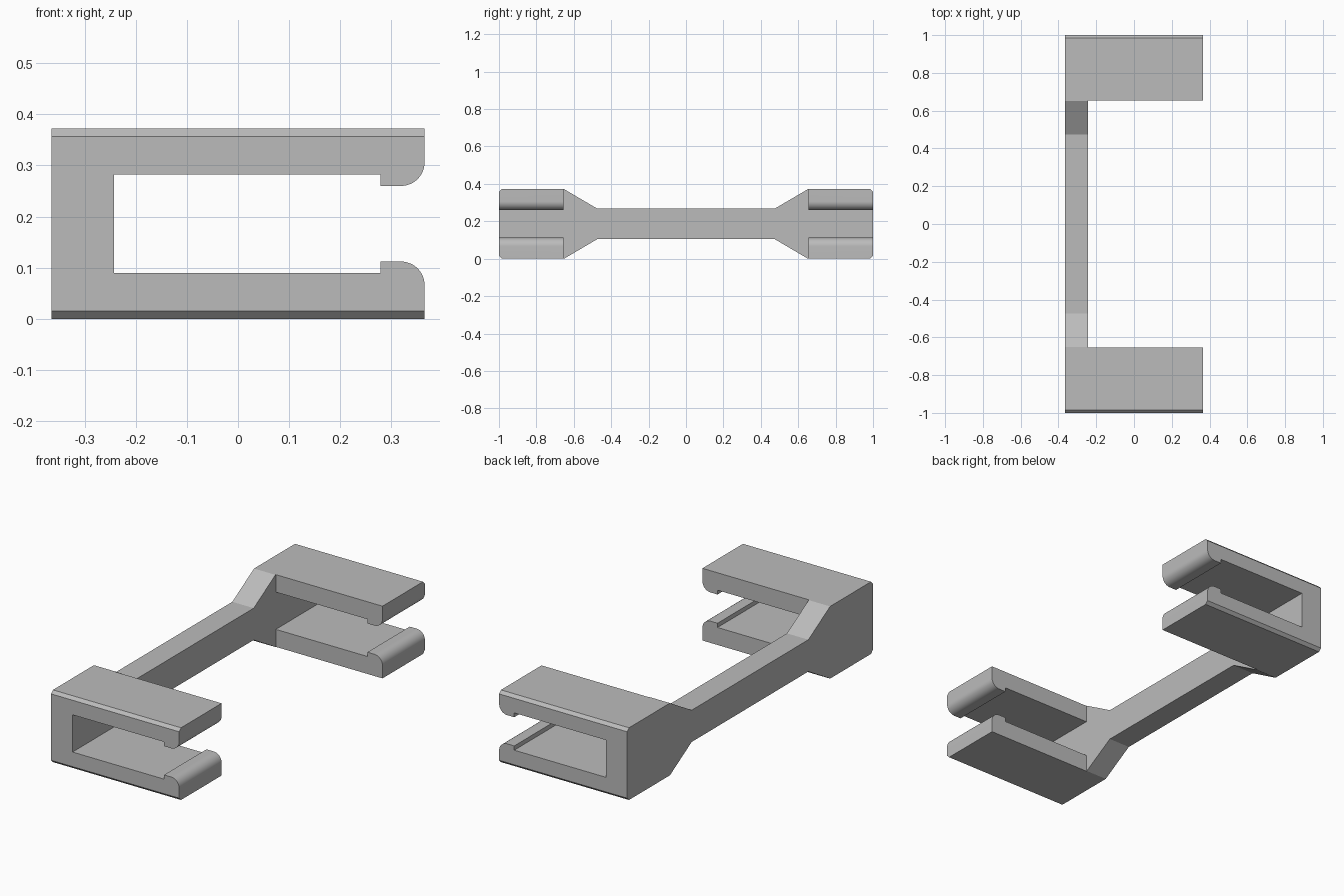
import bpy, bmesh, math
from mathutils import Vector

cube = bpy.data.objects.get("Cube")
if cube:
    bpy.data.objects.remove(cube, do_unlink=True)

HEIGHT, MID = 0.372, 0.186
X_OUT, X_WALL, Y_ARM = 0.365, -0.243, 0.655

grey = bpy.data.materials.new("plain_grey")
grey.use_nodes = True
colour = (0.5, 0.5, 0.5, 1)
grey.diffuse_color = colour
grey.node_tree.nodes["Principled BSDF"].inputs["Base Color"].default_value = colour


def extrude_profile(name, points, direction):
    """Prism from a closed loop of 3D points."""
    bm = bmesh.new()
    face = bm.faces.new([bm.verts.new(p) for p in points])
    res = bmesh.ops.extrude_face_region(bm, geom=[face])
    moved = [v for v in res["geom"] if isinstance(v, bmesh.types.BMVert)]
    bmesh.ops.translate(bm, verts=moved, vec=Vector(direction))
    bmesh.ops.recalc_face_normals(bm, faces=bm.faces)
    mesh = bpy.data.meshes.new(name)
    bm.to_mesh(mesh)
    bm.free()
    mesh.materials.append(grey)
    obj = bpy.data.objects.new(name, mesh)
    bpy.context.collection.objects.link(obj)
    return obj


def combine(target, tool, operation):
    """Apply a boolean and remove the helper."""
    tool.hide_render = True
    mod = target.modifiers.new("cut", "BOOLEAN")
    mod.operation, mod.object, mod.solver = operation, tool, "EXACT"
    bpy.context.view_layer.objects.active = target
    bpy.ops.object.modifier_apply(modifier=mod.name)
    bpy.data.objects.remove(tool, do_unlink=True)


def mirror_up(half):
    """Close a lower half profile with its reflection about mid height."""
    return half + [(a, HEIGHT - z) for a, z in reversed(half)]


# Clip section: back wall and two jaws with rounded hooked lips
R, LIP = 0.046, 0.112
lip_arc = [(X_OUT - R + R * math.cos(a), LIP - R + R * math.sin(a))
           for a in (math.radians(90 * i / 12) for i in range(13))]
jaw = [(-X_OUT, 0), (X_OUT, 0)] + lip_arc + [(0.279, LIP), (0.279, 0.09), (X_WALL, 0.09)]
clip = mirror_up(jaw)
bracket = extrude_profile("bracket", [(x, -1.1, z) for x, z in clip], (0, 2.2, 0))

# Side silhouette: bevelled ends and a narrow waist
edge = [(0.475, 0.104), (0.652, 0), (0.985, 0), (1, 0.015)]
lower = [(-y, z) for y, z in reversed(edge)] + edge
side = extrude_profile("side_outline", [(-0.5, y, z) for y, z in mirror_up(lower)], (1, 0, 0))
combine(bracket, side, "INTERSECT")

# Open gap between the two clips, leaving the connecting bar
gap = [(X_WALL, -Y_ARM), (0.5, -Y_ARM), (0.5, Y_ARM), (X_WALL, Y_ARM)]
combine(bracket, extrude_profile("gap", [(x, y, -0.1) for x, y in gap], (0, 0, 0.6)), "DIFFERENCE")

# Smooth lips, sharp corners
bpy.ops.object.select_all(action="DESELECT")
bracket.select_set(True)
bpy.context.view_layer.objects.active = bracket
bpy.ops.object.shade_smooth_by_angle(angle=math.radians(25))
